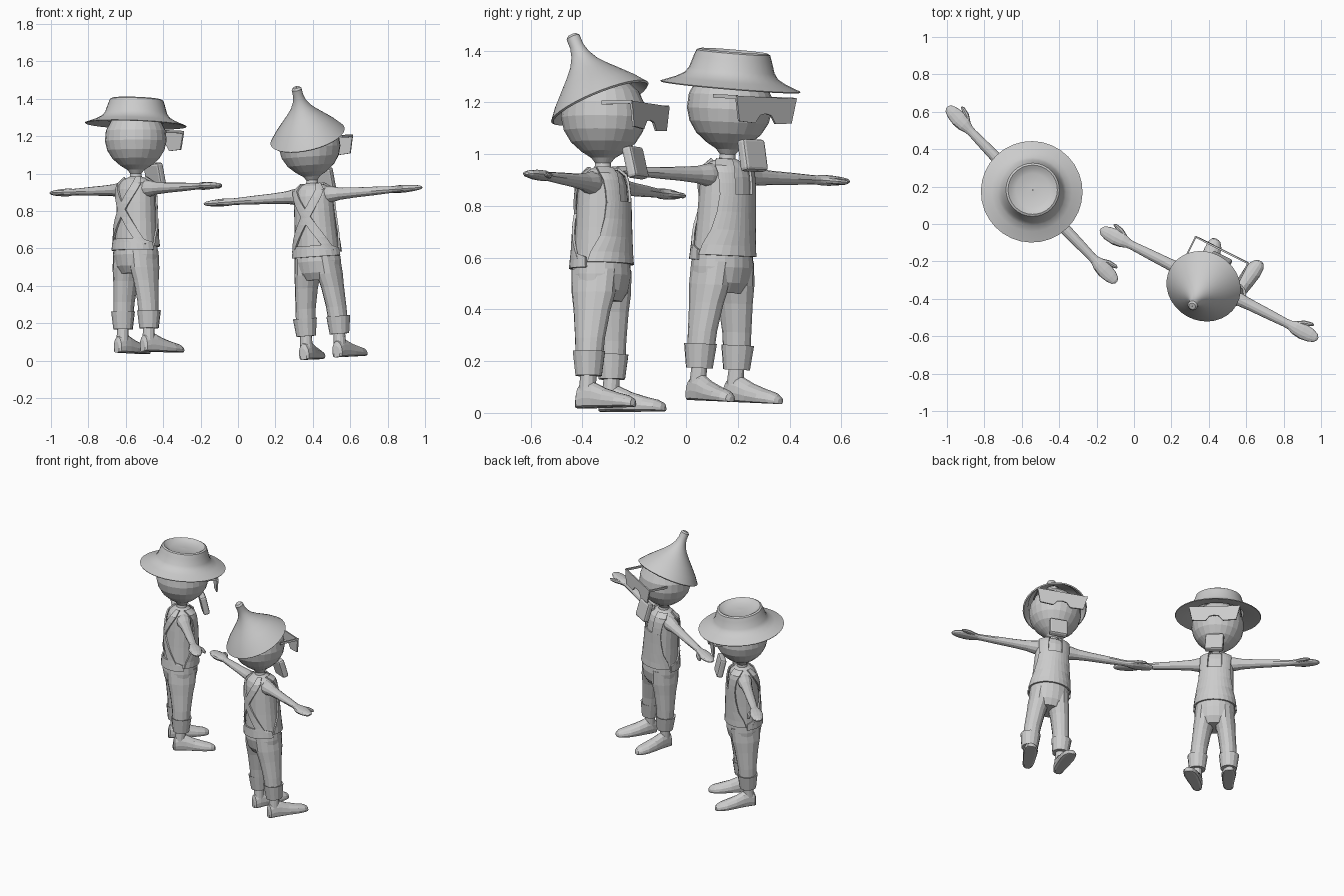
import bpy, bmesh, math
from mathutils import Matrix, Vector

if "Cube" in bpy.data.objects:
    bpy.data.objects.remove(bpy.data.objects["Cube"])

grey = bpy.data.materials.new("plain grey")
grey.diffuse_color = (0.6, 0.6, 0.6, 1)
grey.use_nodes = True
grey.node_tree.nodes["Principled BSDF"].inputs["Base Color"].default_value = grey.diffuse_color

# torso profile: height, half width, half depth
TORSO = [(.42, .10, .075), (.46, .125, .10), (.52, .128, .112), (.60, .12, .105), (.70, .114, .10),
         (.80, .110, .097), (.87, .108, .09), (.905, .098, .078), (.925, .07, .058), (.94, .03, .03)]


def finish(name, bm, M, smooth=False):
    bmesh.ops.recalc_face_normals(bm, faces=bm.faces)
    bm.transform(M)
    me = bpy.data.meshes.new(name)
    bm.to_mesh(me)
    bm.free()
    me.materials.append(grey)
    if smooth:
        me.shade_smooth()
        me.set_sharp_from_angle(angle=math.radians(35))
    ob = bpy.data.objects.new(name, me)
    bpy.context.collection.objects.link(ob)
    return ob


def loft(name, M, rings, axis='z', n=16, floor=None, smooth=False, caps=True):
    """Skin elliptical rings (x, y, z, a, b) lying across the given axis."""
    bm = bmesh.new()
    rows = []
    for x, y, z, a, b in rings:
        row = []
        for i in range(n):
            t = 2 * math.pi * i / n
            u, v = a * math.cos(t), b * math.sin(t)
            d = {'z': (u, v, 0), 'x': (0, u, v), 'y': (u, 0, v)}[axis]
            p = Vector((x, y, z)) + Vector(d)
            if floor is not None:
                p.z = max(p.z, floor)
            row.append(bm.verts.new(p))
        rows.append(row)
    for r, s in zip(rows, rows[1:]):
        for i in range(n):
            j = (i + 1) % n
            bm.faces.new((r[i], r[j], s[j], s[i]))
    if caps:
        bm.faces.new(rows[0])
        bm.faces.new(rows[-1])
    return finish(name, bm, M, smooth)


def lathe(name, M, profile, n=32, smooth=False, caps=True):
    return loft(name, M, [(0, 0, h, r, r) for r, h in profile], n=n, smooth=smooth, caps=caps)


def on_torso(deg, z, off):
    for (z0, a0, b0), (z1, a1, b1) in zip(TORSO, TORSO[1:]):
        if z <= z1:
            break
    t = (z - z0) / (z1 - z0)
    a, b = a0 + (a1 - a0) * t + off, b0 + (b1 - b0) * t + off
    g = math.radians(deg)
    return Vector((a * math.cos(g), b * math.sin(g), z + off * .5))


def cloth(name, M, rows, n=12):
    """Thin cloth over the torso; rows are (height, from angle, to angle)."""
    bm = bmesh.new()
    grid = [[bm.verts.new(on_torso(lo + (hi - lo) * i / n, z, .008)) for i in range(n + 1)]
            for z, lo, hi in rows]
    for r, s in zip(grid, grid[1:]):
        for i in range(n):
            bm.faces.new((r[i], r[i + 1], s[i + 1], s[i]))
    ob = finish(name, bm, M)
    mod = ob.modifiers.new("thickness", 'SOLIDIFY')
    mod.thickness, mod.offset = .01, 0


def plate(name, M, pts, y, depth):
    bm = bmesh.new()
    f = bm.faces.new([bm.verts.new((x, y, z)) for x, z in pts])
    ext = bmesh.ops.extrude_face_region(bm, geom=[f])
    bmesh.ops.translate(bm, vec=(0, depth, 0),
                        verts=[v for v in ext['geom'] if isinstance(v, bmesh.types.BMVert)])
    finish(name, bm, M)


def box(name, M, loc, size, tilt=0, bevel=0):
    bm = bmesh.new()
    T = Matrix.Translation(loc) @ Matrix.Rotation(tilt, 4, 'X') @ Matrix.Diagonal((*size, 1))
    bmesh.ops.create_cube(bm, size=1, matrix=T)
    if bevel:
        bmesh.ops.bevel(bm, geom=bm.edges[:], offset=bevel, segments=2, affect='EDGES', profile=.5)
    return finish(name, bm, M)


def figure(tag, loc, side, lean, pitch):
    """A farm worker facing local +Y; side is the world direction of local +X."""
    X = Vector((*side, 0)).normalized()
    Y = Vector((0, 0, 1)).cross(X)
    basis = Matrix((X, Y, (0, 0, 1))).transposed().to_4x4()
    M = (Matrix.Translation(loc) @ basis @ Matrix.Rotation(lean, 4, 'Y')
         @ Matrix.Rotation(pitch, 4, 'X'))

    # body and head
    loft(tag + "_torso", M, [(0, 0, z, a, b) for z, a, b in TORSO], n=20)
    lathe(tag + "_head", M, [(.035, .92), (.03, .955), (.045, .975), (.085, 1.0), (.125, 1.035),
                             (.153, 1.08), (.165, 1.13), (.16, 1.185), (.135, 1.235),
                             (.09, 1.275), (.04, 1.293), (.002, 1.296)], n=24)

    # dungarees: bib and waist panel
    cloth(tag + "_bib", M, [(.56, 2, 178), (.60, 8, 172), (.66, 25, 155), (.73, 34, 146), (.80, 38, 142)])
    cloth(tag + "_waist_back", M, [(.54, 180, 360), (.58, 182, 358), (.60, 215, 325)])
    for s, hand in ((-1, "left"), (1, "right")):
        nm = f"{tag}_{hand}_"
        cloth(nm + "front_strap", M, [(z, 90 - s * 22, 90 - s * w) for z, w in
                                      ((.79, 52), (.84, 54), (.88, 58), (.905, 66), (.93, 85))], n=5)
        back = []
        for i in range(11):
            z = .57 + i * .036
            c = 270 + s * (-58 + 112 * i / 10)
            back.append((z, c - 13, c + 13))
        cloth(nm + "back_strap", M, back, n=4)

        # trouser leg, cuff and ankle
        loft(nm + "leg", M, [(s * .060, 0, .54, .060, .095), (s * .066, 0, .45, .066, .09),
                             (s * .078, 0, .38, .058, .075), (s * .092, 0, .27, .053, .06),
                             (s * .10, 0, .15, .05, .052)], n=14)
        loft(nm + "cuff", M, [(s * .10, 0, .125, .052, .052), (s * .10, 0, .22, .064, .064),
                              (s * .10, 0, .215, .052, .052)], n=14)
        loft(nm + "ankle", M, [(s * .10, -.005, .06, .034, .034), (s * .10, 0, .15, .03, .03)], n=12)

        # shoe, flat underneath and splayed a little
        shoe = [(-.048, .018, .06), (-.04, .03, .085), (-.01, .036, .105), (.03, .040, .098),
                (.08, .044, .075), (.14, .047, .056), (.185, .04, .045), (.21, .025, .032), (.217, .01, .02)]
        loft(nm + "shoe", M, [(s * (.10 + .14 * max(y, 0)), y, h * .35, w, h * .65) for y, w, h in shoe],
             axis='y', n=14, floor=0)

        # arm, mitten hand and thumb
        arm = [(.06, .045, .048), (.11, .045, .043), (.16, .036, .033), (.25, .03, .027), (.36, .027, .023),
               (.46, .023, .018), (.485, .025, .018), (.52, .038, .021), (.56, .043, .02),
               (.61, .036, .016), (.64, .024, .011), (.652, .008, .005)]
        loft(nm + "arm", M, [(s * x, 0, .872, a, b) for x, a, b in arm], axis='x', n=12)
        loft(nm + "thumb", M, [(s * .50, .015, .872, .014, .012), (s * .545, .042, .87, .015, .012),
                               (s * .585, .054, .868, .011, .010), (s * .60, .056, .868, .004, .004)],
             axis='x', n=8)

        # spectacle side bar
        box(nm + "temple", M, (s * .157, .137, 1.178), (.008, .13, .014))

    # one-piece dark spectacles with a notch for the nose
    half = [(.162, 1.182), (.14, 1.085), (.055, 1.080), (.030, 1.112)]
    plate(tag + "_spectacles", M, half + [(0, 1.118)] + [(-x, z) for x, z in reversed(half)], .195, .009)

    # chin beard
    beard = box(tag + "_beard", M, (0, .14, .955), (.118, .042, .125), tilt=.25, bevel=.012)
    return M


# taller-standing worker with a brimmed hat
M = figure("first", (-.545, .118, .045), (.695, -.72), -.033, -.03)
H = M @ Matrix.Translation((0, 0, 1.225)) @ Matrix.Rotation(-.055, 4, 'X')
lathe("first_brimmed_hat", H, [(.16, .012), (.21, -.002), (.27, -.010), (.272, -.006), (.215, .016),
                               (.182, .034), (.166, .056), (.152, .10), (.143, .125), (.132, .131),
                               (.118, .122), (.09, .108), (.002, .112)], smooth=True, caps=False)

# leaning worker with a pointed hat
figure("second", (.462, -.333, .012), (.893, -.45), -.068, .02)
axis = Vector((-.21, -.37, .90))
H = Matrix.Translation((.372, -.333, 1.20)) @ axis.to_track_quat('Z', 'Y').to_matrix().to_4x4()
lathe("second_pointed_hat", H, [(.165, .04), (.196, -.006), (.203, 0), (.168, .045), (.128, .088),
                                (.088, .130), (.056, .168), (.036, .205), (.027, .24), (.027, .278),
                                (.018, .288), (.002, .288)], smooth=True, caps=False)
